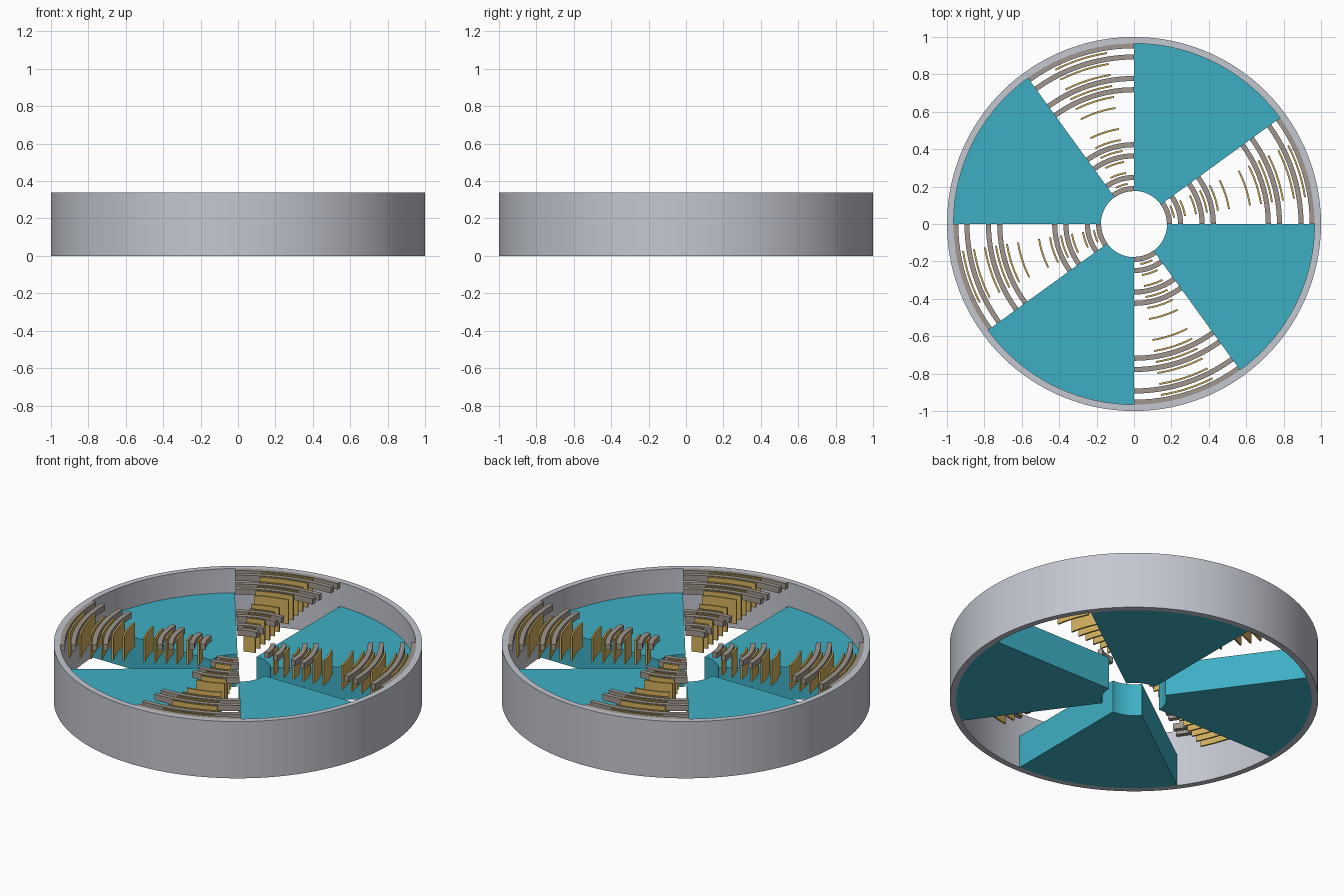
import bpy
import bmesh
from math import cos, sin, radians

if "Cube" in bpy.data.objects:
    bpy.data.objects.remove(bpy.data.objects["Cube"], do_unlink=True)


def make_material(name, rgb):
    mat = bpy.data.materials.new(name)
    mat.use_nodes = True
    mat.diffuse_color = (*rgb, 1)
    mat.node_tree.nodes["Principled BSDF"].inputs["Base Color"].default_value = (*rgb, 1)
    return mat


silver = make_material("silver grey", (0.55, 0.57, 0.63))
teal = make_material("teal", (0.048, 0.43, 0.55))
taupe = make_material("taupe", (0.35, 0.305, 0.27))
gold = make_material("gold", (0.64, 0.43, 0.11))


def arc_block(name, mat, r_in, r_out, z_low, z_high, start, sweep):
    """Sweep a rectangular section around z; a full turn is closed."""
    closed = sweep == 360
    steps = max(4, round(sweep / 3))
    section = [(r_in, z_low), (r_out, z_low), (r_out, z_high), (r_in, z_high)]
    bm = bmesh.new()
    rings = []
    for i in range(steps if closed else steps + 1):
        a = radians(start + sweep * i / steps)
        rings.append([bm.verts.new((r * cos(a), r * sin(a), z)) for r, z in section])
    pairs = list(zip(rings, rings[1:]))
    if closed:
        pairs.append((rings[-1], rings[0]))
    else:
        bm.faces.new(rings[0])
        bm.faces.new(rings[-1][::-1])
    for a, b in pairs:
        for k in range(4):
            n = (k + 1) % 4
            bm.faces.new((a[k], b[k], b[n], a[n]))
    bmesh.ops.recalc_face_normals(bm, faces=bm.faces)
    mesh = bpy.data.meshes.new(name)
    bm.to_mesh(mesh)
    bm.free()
    mesh.materials.append(mat)
    obj = bpy.data.objects.new(name, mesh)
    bpy.context.collection.objects.link(obj)
    bpy.ops.object.select_all(action="DESELECT")
    obj.select_set(True)
    bpy.context.view_layer.objects.active = obj
    bpy.ops.object.shade_smooth_by_angle(angle=radians(30))
    return obj


HEIGHT, MID, BORE, WALL = 0.34, 0.195, 0.177, 0.965
CENTRE = (BORE + WALL) / 2

# Outer ring
arc_block("outer_ring", silver, WALL, 1, 0, HEIGHT, 0, 360)

# Rails and plates mirror about the middle radius of each open sector
rail_offsets = (0.147, 0.207, 0.322, 0.382)
plate_offsets = [0.057 + 0.0595 * i for i in range(6)]

for quarter in range(4):
    base = quarter * 90
    tag = quarter + 1
    # Solid wedge beside an open sector
    arc_block(f"wedge_{tag}", teal, BORE, WALL, 0, MID, base + 36, 54)
    for side, label in ((-1, "inner"), (1, "outer")):
        # Rails across the top of the open sector
        for i, off in enumerate(rail_offsets):
            r = CENTRE + side * off
            arc_block(f"rail_{tag}_{label}_{i + 1}", taupe,
                      r - 0.0135, r + 0.0135, HEIGHT - 0.035, HEIGHT, base, 36)
        # Thin upright plates between the rails
        for i, off in enumerate(plate_offsets):
            r = CENTRE + side * off
            arc_block(f"plate_{tag}_{label}_{i + 1}", gold,
                      r - 0.005, r + 0.005, MID, HEIGHT, base + 9, 18)
